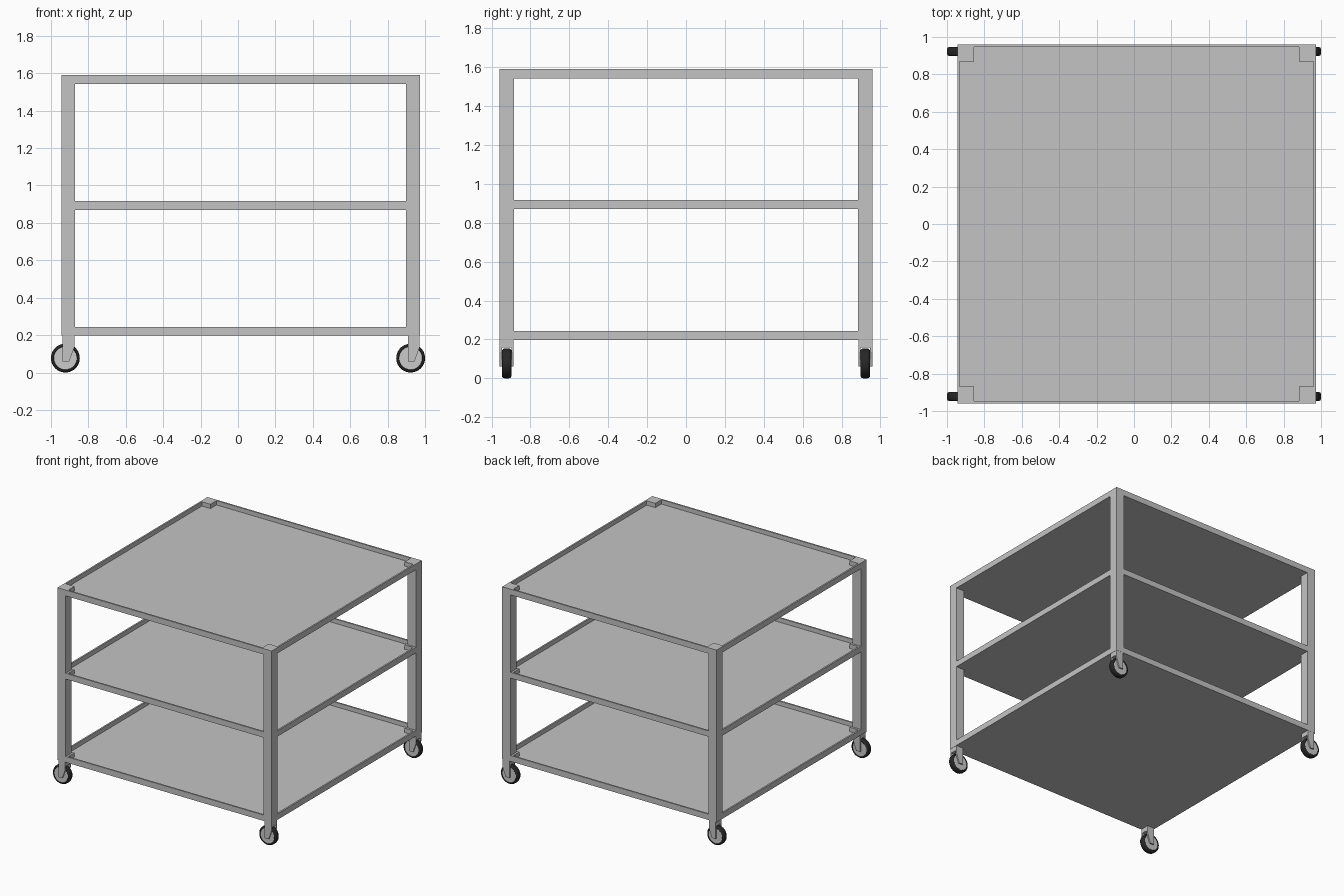
import bpy, bmesh, math
from mathutils import Matrix

if "Cube" in bpy.data.objects:
    bpy.data.objects.remove(bpy.data.objects["Cube"])


def material(name, v):
    m = bpy.data.materials.new(name)
    m.diffuse_color = (v, v, v, 1)
    m.use_nodes = True
    m.node_tree.nodes["Principled BSDF"].inputs["Base Color"].default_value = m.diffuse_color
    return m


STEEL = material("grey steel", 0.55)
HUB = material("light grey hub", 0.6)
RUBBER = material("black rubber", 0.02)


def finish(name, bm, mat):
    bmesh.ops.recalc_face_normals(bm, faces=bm.faces)
    me = bpy.data.meshes.new(name)
    bm.to_mesh(me)
    bm.free()
    me.materials.append(mat)
    ob = bpy.data.objects.new(name, me)
    bpy.context.collection.objects.link(ob)
    return ob


def box(name, x0, x1, y0, y1, z0, z1, mat=STEEL):
    bm = bmesh.new()
    bmesh.ops.create_cube(bm, size=1)
    for v in bm.verts:
        v.co.x = x1 if v.co.x > 0 else x0
        v.co.y = y1 if v.co.y > 0 else y0
        v.co.z = z1 if v.co.z > 0 else z0
    return finish(name, bm, mat)


def prism_y(name, pts, y0, y1, mat=STEEL):
    """Extrude an x-z outline along y."""
    bm = bmesh.new()
    f = bm.faces.new([bm.verts.new((x, y0, z)) for x, z in pts])
    r = bmesh.ops.extrude_face_region(bm, geom=[f])
    bmesh.ops.translate(bm, vec=(0, y1 - y0, 0),
                        verts=[g for g in r["geom"] if isinstance(g, bmesh.types.BMVert)])
    return finish(name, bm, mat)


def lathe_y(name, profile, centre, mat, n=40):
    """Revolve a closed (radius, y) profile about the y axis."""
    bm = bmesh.new()
    rings = []
    for i in range(n):
        a = 2 * math.pi * i / n
        rings.append([bm.verts.new((centre[0] + r * math.cos(a), centre[1] + y,
                                    centre[2] + r * math.sin(a))) for r, y in profile])
    k = len(profile)
    for i in range(n):
        p, q = rings[i], rings[(i + 1) % n]
        for j in range(k):
            bm.faces.new((p[j], p[(j + 1) % k], q[(j + 1) % k], q[j]))
    ob = finish(name, bm, mat)
    bpy.ops.object.select_all(action='DESELECT')
    ob.select_set(True)
    bpy.context.view_layer.objects.active = ob
    bpy.ops.object.shade_smooth_by_angle(angle=math.radians(35))
    return ob


X0, X1, Y = -0.945, 0.973, 0.959      # outer frame
POST, BLOCK, WALL = 0.074, 0.09, 0.013
Z0, Z1, RAIL = 0.197, 1.59, 0.047
LEVELS = {"bottom": Z0, "middle": 0.87, "top": Z1 - RAIL}
CORNERS = [(sx, sy) for sx in (-1, 1) for sy in (-1, 1)]


def corner_box(name, sx, sy, size, z0, z1):
    xa, xb = (X0, X0 + size) if sx < 0 else (X1 - size, X1)
    ya, yb = (-Y, -Y + size) if sy < 0 else (Y - size, Y)
    box(name, xa, xb, ya, yb, z0, z1)


# corner posts
for sx, sy in CORNERS:
    corner_box("post", sx, sy, POST, Z0, Z1)

# tray shelves: floor, thin rims and corner blocks
for lv, z in LEVELS.items():
    t = z + RAIL
    box(lv + "_shelf", X0 + WALL, X1 - WALL, -Y + WALL, Y - WALL, z, z + 0.012)
    box(lv + "_rim_front", X0, X1, -Y, -Y + WALL, z, t)
    box(lv + "_rim_back", X0, X1, Y - WALL, Y, z, t)
    box(lv + "_rim_left", X0, X0 + WALL, -Y + WALL, Y - WALL, z, t)
    box(lv + "_rim_right", X1 - WALL, X1, -Y + WALL, Y - WALL, z, t)
    for sx, sy in CORNERS:
        corner_box(lv + "_corner_block", sx, sy, BLOCK, z, t)

# casters, all facing the same way
R = 0.077
tyre = [(0.062, -0.021)]
for i in range(9):
    a = -math.pi / 2 + math.pi * i / 8
    tyre.append((R - 0.013 + 0.013 * math.cos(a), 0.0235 * math.sin(a)))
tyre.append((0.062, 0.021))
# flatter tread with rounded shoulders
tyre = [(0.061, -0.021), (0.064, -0.0235), (0.068, -0.0235), (0.0725, -0.021),
        (0.0755, -0.016), (R, -0.009), (R, 0.009), (0.0755, 0.016),
        (0.0725, 0.021), (0.068, 0.0235), (0.064, 0.0235), (0.061, 0.021)]
hub = [(0.001, -0.0215), (0.0625, -0.0215), (0.0625, 0.0215), (0.001, 0.0215)]
for sx, sy in CORNERS:
    cx, cy = sx * 0.923, sy * 0.922
    lathe_y("tyre", tyre, (cx, cy, R), RUBBER)
    lathe_y("wheel_hub", hub, (cx, cy, R), HUB)
    lathe_y("axle", [(0.001, -0.034), (0.01, -0.034), (0.01, 0.034), (0.001, 0.034)],
            (cx, cy, R), STEEL, 16)
    cheek = [(cx - 0.014, Z0), (cx + 0.048, Z0), (cx + 0.048, 0.135),
             (cx + 0.021, 0.06), (cx - 0.014, 0.06)]
    for s in (-1, 1):
        a, b = sorted((cy + s * 0.025, cy + s * 0.036))
        prism_y("caster_fork", cheek, a, b)
    box("caster_bridge", cx - 0.014, cx + 0.048, cy - 0.025, cy + 0.025, 0.16, Z0)
